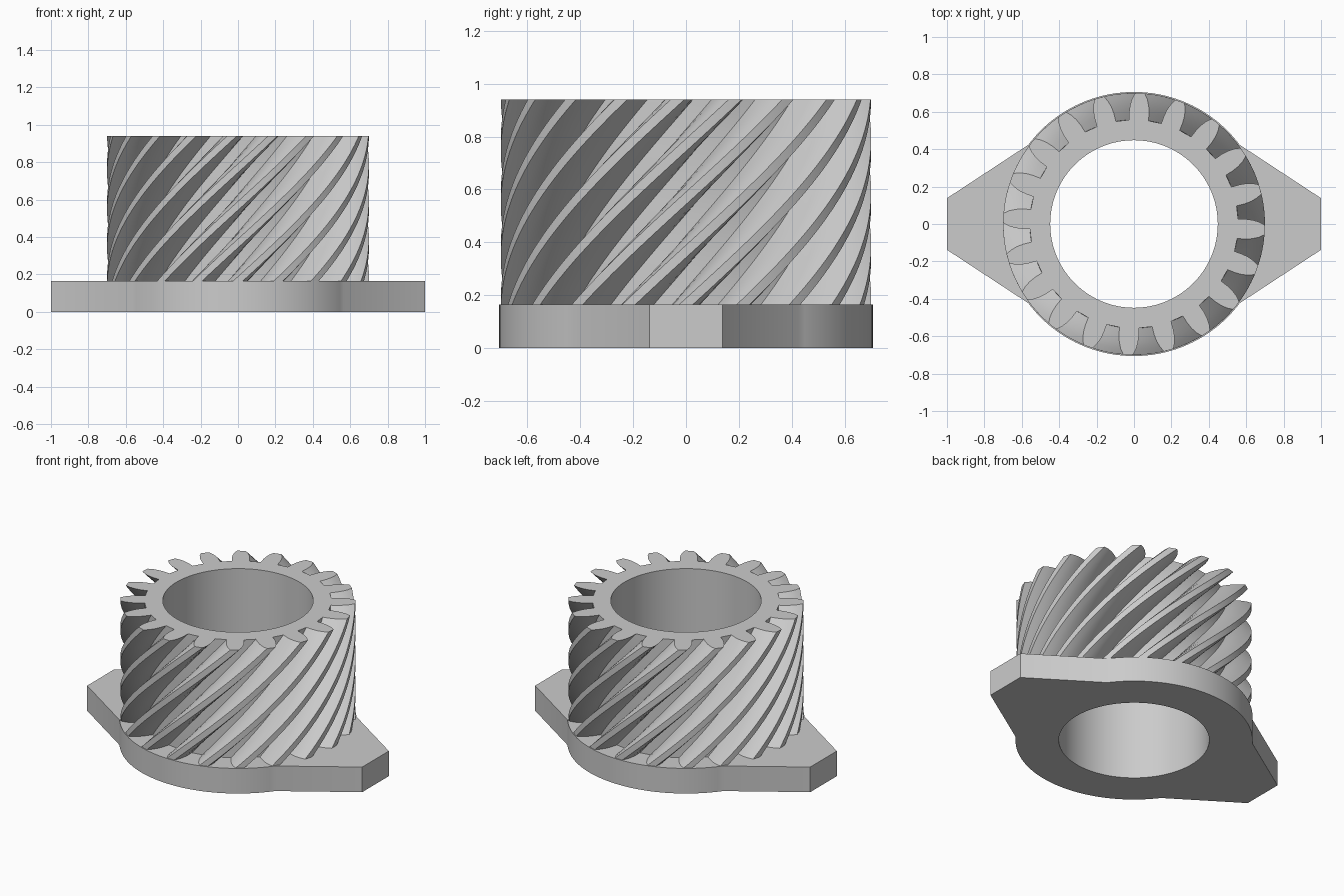
import bpy
import bmesh
from math import sin, cos, radians, atan2, degrees

if "Cube" in bpy.data.objects:
    bpy.data.objects.remove(bpy.data.objects["Cube"], do_unlink=True)

BORE, PLATE_TOP, TOP = 0.448, 0.165, 0.94
TEETH, TWIST = 20, 69.4

grey = bpy.data.materials.new("plain_grey")
grey.use_nodes = True
grey.diffuse_color = (0.6, 0.6, 0.6, 1)
grey.node_tree.nodes["Principled BSDF"].inputs["Base Color"].default_value = (0.6, 0.6, 0.6, 1)


def polar(r, deg):
    return r * cos(radians(deg)), r * sin(radians(deg))


def bored_prism(name, outline, z0, z1, layers=1, twist=0):
    """Extrude an outline upward with an optional twist, with a round bore through it."""
    bm = bmesh.new()

    def ring(points, z, turn):
        c, s = cos(radians(turn)), sin(radians(turn))
        return [bm.verts.new((x * c - y * s, x * s + y * c, z)) for x, y in points]

    def skin(rings):
        for a, b in zip(rings, rings[1:]):
            for i in range(len(a)):
                j = (i + 1) % len(a)
                bm.faces.new((a[i], a[j], b[j], b[i]))

    outer = [ring(outline, z0 + (z1 - z0) * k / layers, twist * k / layers)
             for k in range(layers + 1)]
    circle = [polar(BORE, 360 * i / 96) for i in range(96)]
    inner = [ring(circle, z, 0) for z in (z0, z1)]
    skin(outer)
    skin(inner)

    # Annular end caps
    for k in (0, -1):
        edges = [bm.edges.get((loop[i - 1], loop[i]))
                 for loop in (outer[k], inner[k]) for i in range(len(loop))]
        bmesh.ops.triangle_fill(bm, edges=edges, use_beauty=True, normal=(0, 0, 1))
    bmesh.ops.recalc_face_normals(bm, faces=bm.faces[:])

    mesh = bpy.data.meshes.new(name)
    bm.to_mesh(mesh)
    bm.free()
    mesh.materials.append(grey)
    obj = bpy.data.objects.new(name, mesh)
    bpy.context.collection.objects.link(obj)
    bpy.ops.object.select_all(action="DESELECT")
    obj.select_set(True)
    bpy.context.view_layer.objects.active = obj
    bpy.ops.object.shade_smooth_by_angle(angle=radians(25))
    return obj


# Base plate: round body with two tapered, blunt ears
R = 0.706
corner = degrees(atan2(0.42, 0.56))
plate = []
for side in (0, 180):
    plate += [polar(R, side + corner + (180 - 2 * corner) * i / 40) for i in range(41)]
    ear_x = -1 if side == 0 else 1
    plate += [(ear_x, -ear_x * 0.138), (ear_x, ear_x * 0.138)]
bored_prism("base_plate", plate, 0, PLATE_TOP)

# Helical gear: one tooth flank as (radius, half angle), mirrored and repeated
flank = [(0.557, 5.4), (0.6, 5.1), (0.636, 4.5), (0.67, 3.5), (0.7, 2.1)]
tooth = [(r, -a) for r, a in flank] + [(0.7, 0)] + [(r, a) for r, a in reversed(flank)]
gear = [polar(r, 360 * t / TEETH + a) for t in range(TEETH) for r, a in tooth]
bored_prism("helical_gear", gear, PLATE_TOP, TOP, layers=32, twist=TWIST)
